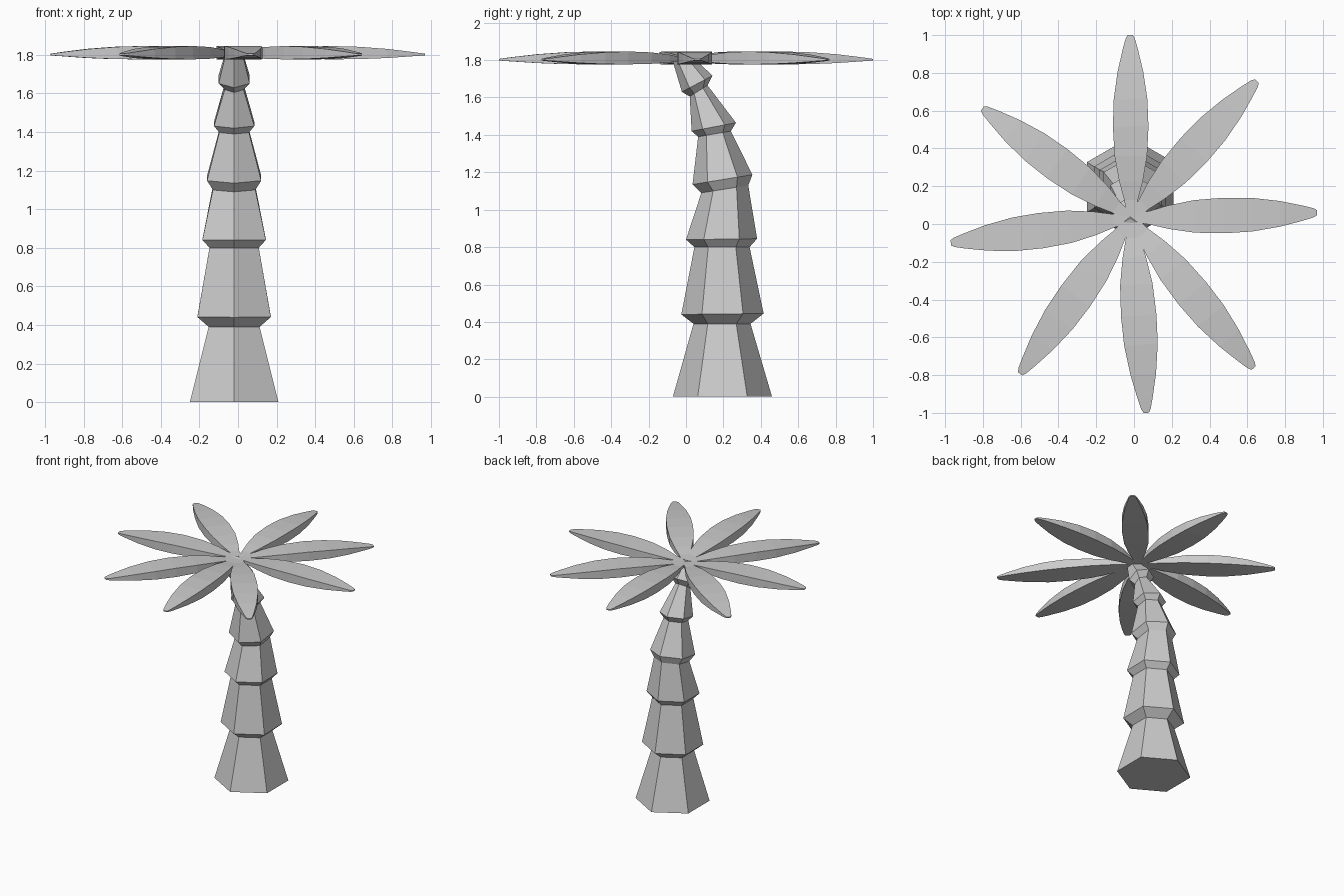
import bpy, bmesh, math
from mathutils import Vector

if "Cube" in bpy.data.objects:
    bpy.data.objects.remove(bpy.data.objects["Cube"])


def loft(name, rings):
    """Skin a list of equal-length closed rings and cap both ends."""
    bm = bmesh.new()
    loops = [[bm.verts.new(p) for p in ring] for ring in rings]
    n = len(loops[0])
    for a, b in zip(loops, loops[1:]):
        for i in range(n):
            j = (i + 1) % n
            bm.faces.new((a[i], a[j], b[j], b[i]))
    bm.faces.new(loops[0][::-1])
    bm.faces.new(loops[-1])
    bmesh.ops.recalc_face_normals(bm, faces=bm.faces[:])
    me = bpy.data.meshes.new(name)
    bm.to_mesh(me)
    bm.free()
    ob = bpy.data.objects.new(name, me)
    bpy.context.collection.objects.link(ob)
    return ob


# Trunk: hexagonal rings, each given by its front and back corner (y, z)
trunk_profile = [
    ((-0.07, 0.00), (0.46, 0.00)),
    ((0.04, 0.39), (0.345, 0.39)), ((-0.025, 0.44), (0.415, 0.445)),
    ((0.045, 0.80), (0.34, 0.80)), ((0.00, 0.84), (0.38, 0.845)),
    ((0.082, 1.09), (0.333, 1.13)), ((0.035, 1.135), (0.355, 1.187)),
    ((0.065, 1.39), (0.24, 1.42)), ((0.03, 1.42), (0.267, 1.465)),
    ((0.02, 1.605), (0.115, 1.665)), ((-0.022, 1.63), (0.142, 1.717)),
    ((-0.07, 1.79), (0.03, 1.82)),
]
rings = []
for (y0, z0), (y1, z1) in trunk_profile:
    front, back = Vector((-0.02, y0, z0)), Vector((-0.02, y1, z1))
    mid, axis = (front + back) / 2, (back - front) / 2
    side = Vector((axis.length, 0, 0))
    rings.append([mid + axis * math.cos(k * math.pi / 3) + side * math.sin(k * math.pi / 3)
                  for k in range(6)])
loft("trunk", rings)

# Fronds: box section swelling to the middle; (fraction, half width, bottom z, top z)
frond_profile = [
    (0.0, 0.02, 1.797, 1.812), (0.1, 0.036, 1.794, 1.816),
    (0.2, 0.062, 1.787, 1.829), (0.34, 0.086, 1.780, 1.841),
    (0.5, 0.094, 1.777, 1.846), (0.65, 0.089, 1.778, 1.842),
    (0.8, 0.068, 1.784, 1.831), (0.92, 0.041, 1.792, 1.817),
    (0.98, 0.025, 1.796, 1.809), (1.0, 0.014, 1.798, 1.806),
]
frond_tips = [(-0.02, 1.0), (0.65, 0.757), (0.968, 0.06), (0.633, -0.763),
              (0.065, -1.0), (-0.603, -0.793), (-0.97, -0.1), (-0.802, 0.612)]
base = Vector((-0.015, 0.03))
for n, tip in enumerate(frond_tips):
    along = Vector(tip) - base
    across = Vector((-along.y, along.x)).normalized()
    rings = []
    for t, w, zb, zt in frond_profile:
        a, b = base + along * t + across * w, base + along * t - across * w
        rings.append([(a.x, a.y, zb), (b.x, b.y, zb), (b.x, b.y, zt), (a.x, a.y, zt)])
    loft(f"frond_{n + 1}", rings)
